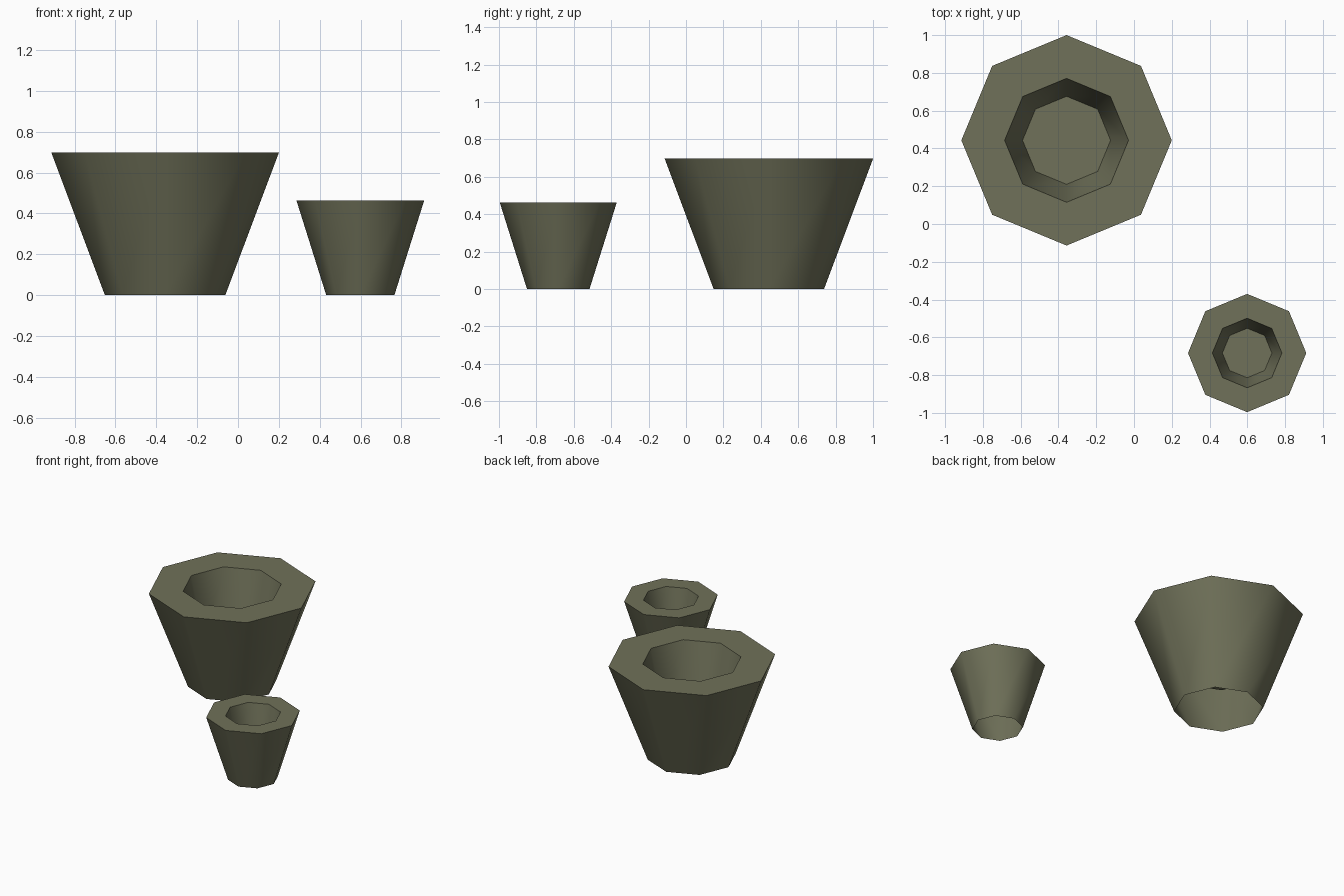
import bpy, bmesh, math

if "Cube" in bpy.data.objects:
    bpy.data.objects.remove(bpy.data.objects["Cube"])

SIDES = 8
mat = bpy.data.materials.new("olive_clay")
mat.diffuse_color = (0.16, 0.165, 0.10, 1)
mat.use_nodes = True
mat.node_tree.nodes["Principled BSDF"].inputs["Base Color"].default_value = mat.diffuse_color


def make_pot(name, x, y, profile):
    """Lathe an eight-sided pot; profile runs from the open foot over the rim to the inner floor."""
    bm = bmesh.new()
    rings = []
    for r, z in profile:
        rings.append([bm.verts.new((r * math.cos(i * math.tau / SIDES),
                                    r * math.sin(i * math.tau / SIDES), z))
                      for i in range(SIDES)])
    for a, b in zip(rings, rings[1:]):
        for i in range(SIDES):
            j = (i + 1) % SIDES
            bm.faces.new((a[i], a[j], b[j], b[i]))
    bm.faces.new(rings[-1])  # inner floor
    mesh = bpy.data.meshes.new(name)
    bm.to_mesh(mesh)
    bm.free()
    mesh.materials.append(mat)
    obj = bpy.data.objects.new(name, mesh)
    obj.location = (x, y, 0)
    bpy.context.collection.objects.link(obj)
    # smooth walls, crisp rim and floor edges
    mesh.shade_smooth()
    mesh.set_sharp_from_angle(angle=math.radians(60))
    return obj


# foot, outer rim, inner rim, inner floor (radius, height)
make_pot("large_pot", -0.357, 0.443,
         [(0.295, 0), (0.557, 0.697), (0.328, 0.697), (0.233, 0.28)])
make_pot("small_pot", 0.599, -0.683,
         [(0.167, 0), (0.313, 0.464), (0.184, 0.464), (0.131, 0.186)])
